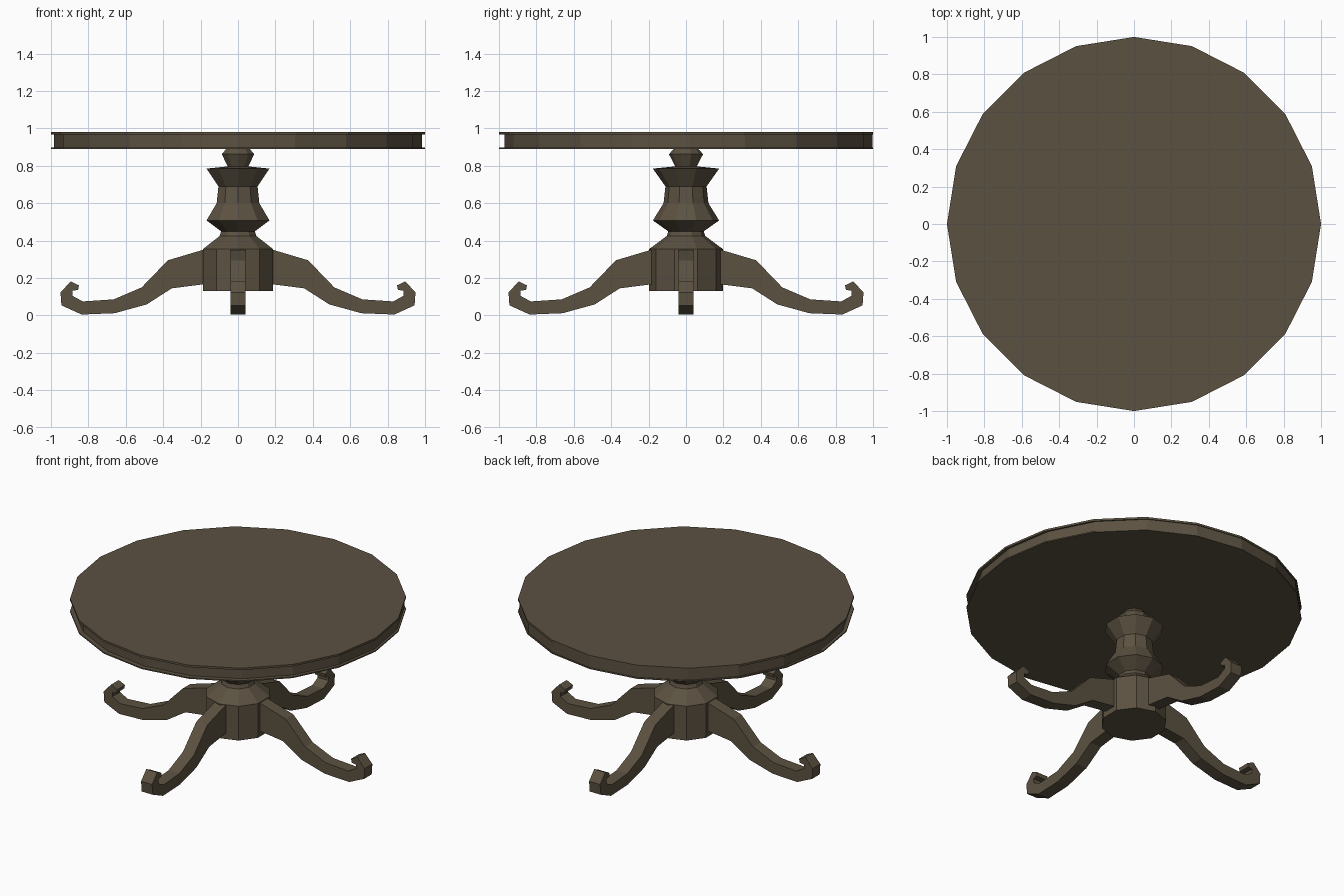
import bpy, bmesh
from math import cos, sin, pi, radians
from mathutils import Matrix

cube = bpy.data.objects.get("Cube")
if cube:
    bpy.data.objects.remove(cube)

# Single dark wood colour
wood = bpy.data.materials.new("dark wood")
wood.use_nodes = True
colour = (0.105, 0.083, 0.053, 1)
wood.diffuse_color = colour
wood.node_tree.nodes["Principled BSDF"].inputs["Base Color"].default_value = colour


def finish(name, bm):
    bmesh.ops.recalc_face_normals(bm, faces=bm.faces[:])
    mesh = bpy.data.meshes.new(name)
    bm.to_mesh(mesh)
    bm.free()
    mesh.materials.append(wood)
    obj = bpy.data.objects.new(name, mesh)
    bpy.context.collection.objects.link(obj)
    return obj


def turned(name, profile, sides, start=0.0, y=0.0):
    """Faceted lathe of (radius, z) rings, capped at both ends."""
    bm = bmesh.new()
    rings = []
    for r, z in profile:
        angles = [start + 2 * pi * i / sides for i in range(sides)]
        rings.append([bm.verts.new((r * cos(a), y + r * sin(a), z)) for a in angles])
    for low, high in zip(rings, rings[1:]):
        for i in range(sides):
            j = (i + 1) % sides
            bm.faces.new((low[i], low[j], high[j], high[i]))
    bm.faces.new(rings[0][::-1])
    bm.faces.new(rings[-1])
    return finish(name, bm)


def leg(name, outline, half_width, angle):
    """Side outline in (distance, z) given thickness and turned about z."""
    bm = bmesh.new()
    side = bm.faces.new([bm.verts.new((x, -half_width, z)) for x, z in outline])
    out = bmesh.ops.extrude_face_region(bm, geom=[side], use_keep_orig=True)
    moved = [v for v in out["geom"] if isinstance(v, bmesh.types.BMVert)]
    bmesh.ops.translate(bm, verts=moved, vec=(0, 2 * half_width, 0))
    caps = [f for f in bm.faces if len(f.verts) > 4]
    bmesh.ops.triangulate(bm, faces=caps)
    bmesh.ops.rotate(bm, verts=bm.verts[:], matrix=Matrix.Rotation(angle, 3, 'Z'))
    return finish(name, bm)


# Table top: two thin lips with a recessed band between
turned("table_top", [(1, 0.967), (1, 0.98)], 20)
turned("apron_band", [(0.983, 0.897), (0.983, 0.968)], 20, y=0.013)
turned("lower_lip", [(1, 0.89), (1, 0.898)], 20)

# Turned pedestal with the hub block at its foot
turned("pedestal", [
    (0.197, 0.13), (0.197, 0.355), (0.103, 0.425), (0.095, 0.45),
    (0.177, 0.508), (0.12, 0.60), (0.11, 0.69), (0.177, 0.785),
    (0.058, 0.797), (0.091, 0.862), (0.065, 0.892)], 10, start=pi / 2)

# Four scroll-footed legs
leg_outline = [
    (0.12, 0.355), (0.19, 0.35), (0.375, 0.295), (0.515, 0.15), (0.665, 0.086),
    (0.83, 0.075), (0.885, 0.105), (0.885, 0.132), (0.855, 0.137), (0.85, 0.161),
    (0.895, 0.182), (0.949, 0.123), (0.944, 0.054), (0.836, 0.005), (0.66, 0.012),
    (0.488, 0.059), (0.354, 0.145), (0.19, 0.166), (0.12, 0.17)]
for name, degrees in (("left", 0), ("back", 90), ("right", 180), ("front", 270)):
    leg(name + "_leg", leg_outline, 0.04, radians(degrees))
